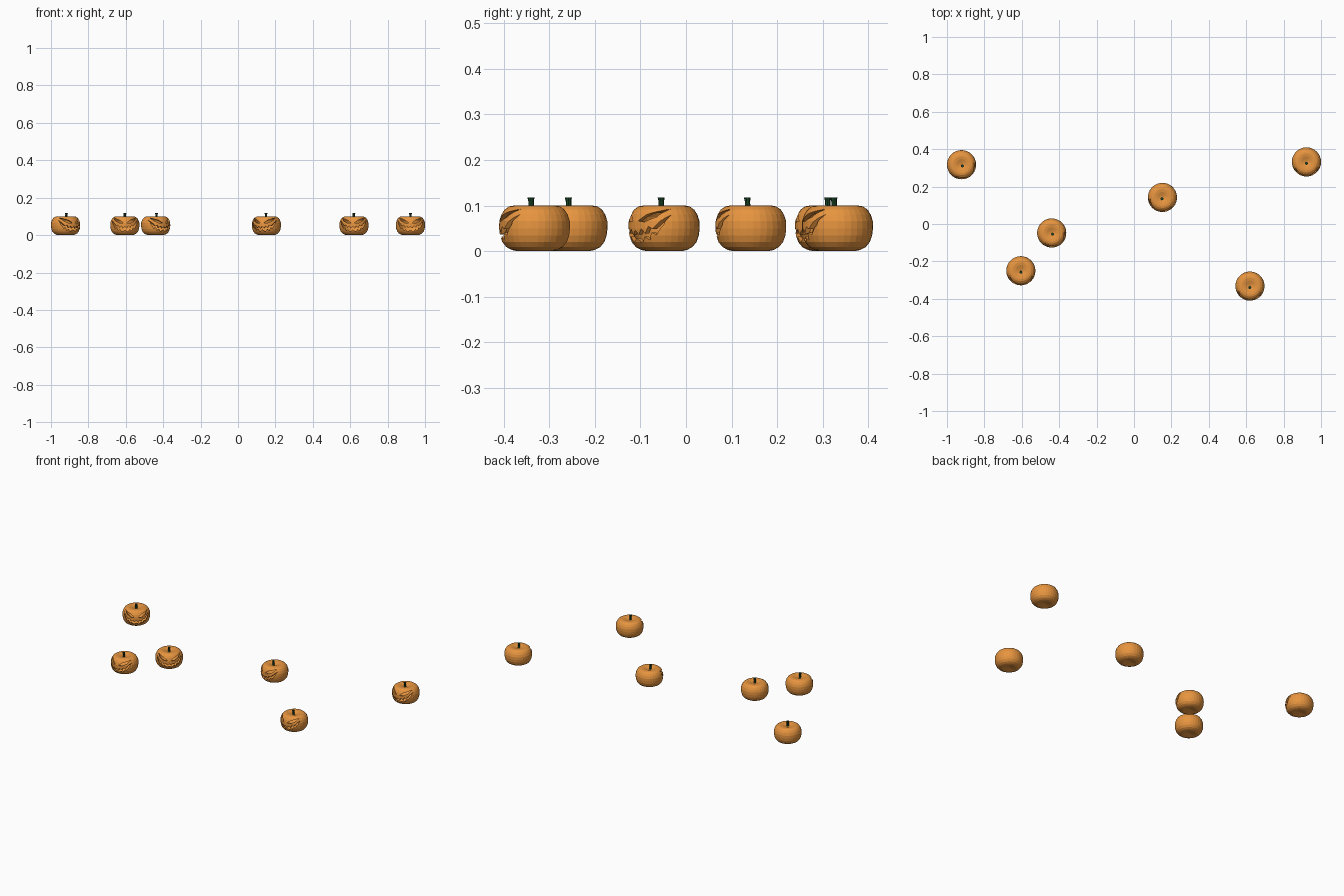
import bpy, bmesh, math

if "Cube" in bpy.data.objects:
    bpy.data.objects.remove(bpy.data.objects["Cube"])

SEG = 32


def material(name, color):
    m = bpy.data.materials.new(name)
    m.diffuse_color = color
    m.use_nodes = True
    m.node_tree.nodes["Principled BSDF"].inputs["Base Color"].default_value = m.diffuse_color
    return m


def add_object(name, bm):
    mesh = bpy.data.meshes.new(name)
    bm.to_mesh(mesh)
    bm.free()
    ob = bpy.data.objects.new(name, mesh)
    bpy.context.collection.objects.link(ob)
    return ob


def lathe(bm, profile, flip=False):
    """Revolve a profile (r, z) that starts and ends on the axis."""
    bottom = bm.verts.new((0, 0, profile[0][1]))
    top = bm.verts.new((0, 0, profile[-1][1]))
    rings = [[bm.verts.new((r * math.cos(math.tau * i / SEG), r * math.sin(math.tau * i / SEG), z))
              for i in range(SEG)] for r, z in profile[1:-1]]
    faces = []
    for i in range(SEG):
        j = (i + 1) % SEG
        faces.append(bm.faces.new((bottom, rings[0][j], rings[0][i])))
        faces.append(bm.faces.new((top, rings[-1][i], rings[-1][j])))
        for a, b in zip(rings, rings[1:]):
            faces.append(bm.faces.new((a[i], a[j], b[j], b[i])))
    if flip:
        bmesh.ops.reverse_faces(bm, faces=faces)


def prism(bm, outline, y0=-0.12, y1=-0.022):
    """Extrude an (x, z) outline along y."""
    face = bm.faces.new([bm.verts.new((x, y0, z)) for x, z in outline])
    ext = bmesh.ops.extrude_face_region(bm, geom=[face])
    verts = [g for g in ext["geom"] if isinstance(g, bmesh.types.BMVert)]
    bmesh.ops.translate(bm, vec=(0, y1 - y0, 0), verts=verts)


orange = material("pumpkin_skin", (0.80, 0.30, 0.05, 1))
green = material("stem_green", (0.01, 0.06, 0.02, 1))

# Hollow shell: outer skin plus inner wall
profile = [(0, .008), (.02, .004), (.038, 0), (.05, .0025), (.062, .009), (.071, .020),
           (.076, .034), (.078, .050), (.0775, .066), (.073, .080), (.066, .091),
           (.056, .098), (.045, .100), (.03, .098), (.015, .093), (0, .089)]
bm = bmesh.new()
lathe(bm, profile)
lathe(bm, [(r * .88, .05 + (z - .05) * .82) for r, z in profile], flip=True)
shell = add_object("pumpkin_shell", bm)
shell.data.materials.append(orange)

# Carved face: slanted eyes and a jagged grin
eye = [(.010, .066), (.030, .081), (.060, .092), (.050, .075), (.028, .064)]
upper = [(0, .046), (.011, .036), (.019, .049), (.029, .039), (.037, .054), (.046, .049), (.068, .080)]
lower = [(.063, .058), (.051, .035), (.043, .041), (.036, .024), (.026, .032), (.016, .018), (0, .029)]
half = upper + lower
mouth = half + [(-x, z) for x, z in reversed(half[1:-1])]
bm = bmesh.new()
prism(bm, eye)
prism(bm, [(-x, z) for x, z in eye])
prism(bm, mouth)
bmesh.ops.recalc_face_normals(bm, faces=bm.faces)
cutter = add_object("face_cutter", bm)
cutter.hide_render = True

mod = shell.modifiers.new("carve", 'BOOLEAN')
mod.operation = 'DIFFERENCE'
mod.solver = 'EXACT'
mod.object = cutter
bpy.context.view_layer.update()
carved = bpy.data.meshes.new_from_object(shell.evaluated_get(bpy.context.evaluated_depsgraph_get()))
bpy.data.objects.remove(shell)
bpy.data.objects.remove(cutter)

# Stem: slightly flared and leaning stalk
bm = bmesh.new()
rings = []
for r, y, z in [(.008, -.007, .086), (.006, -.007, .098), (.006, -.0075, .109), (.008, -.008, .118)]:
    rings.append([bm.verts.new((r * math.cos(math.tau * i / 8), y + r * math.sin(math.tau * i / 8), z))
                  for i in range(8)])
for a, b in zip(rings, rings[1:]):
    for i in range(8):
        j = (i + 1) % 8
        bm.faces.new((a[i], a[j], b[j], b[i]))
bm.faces.new(rings[0][::-1])
bm.faces.new(rings[-1])
stem = add_object("stem", bm)
stem.data.materials.append(green)
stem_mesh = stem.data
bpy.data.objects.remove(stem)

# Scattered pumpkins: x, y, turn in degrees
places = [(-.922, .317, 35), (-.605, -.250, 0), (-.440, -.048, 35),
          (.152, .142, -18), (.620, -.332, -5), (.922, .332, 0)]
for n, (x, y, turn) in enumerate(places, 1):
    for part, mesh in (("pumpkin", carved), ("stem", stem_mesh)):
        ob = bpy.data.objects.new(f"{part}_{n}", mesh)
        ob.location = (x, y, 0)
        ob.rotation_euler.z = math.radians(turn)
        bpy.context.collection.objects.link(ob)
